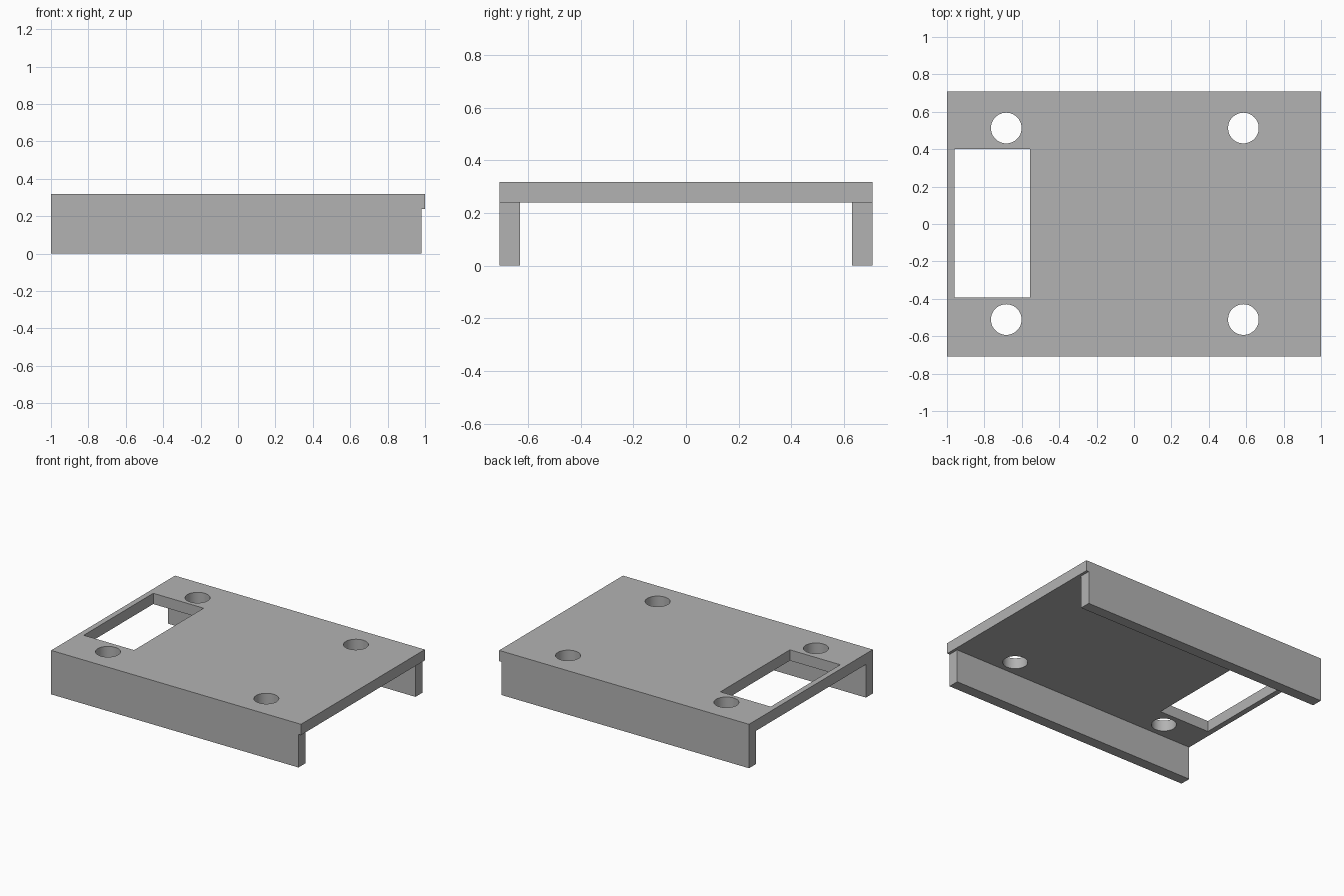
import bpy
import math

cube = bpy.data.objects.get("Cube")
if cube:
    bpy.data.objects.remove(cube, do_unlink=True)

grey = bpy.data.materials.new("plain_grey")
grey.use_nodes = True
colour = (0.45, 0.45, 0.45, 1)
grey.diffuse_color = colour
grey.node_tree.nodes["Principled BSDF"].inputs["Base Color"].default_value = colour


def box(name, low, high):
    """Box between two opposite corners."""
    centre = [(a + b) / 2 for a, b in zip(low, high)]
    bpy.ops.mesh.primitive_cube_add(size=1, location=centre)
    ob = bpy.context.object
    ob.name = name
    ob.scale = [b - a for a, b in zip(low, high)]
    bpy.ops.object.transform_apply(location=True, rotation=False, scale=True)
    ob.data.materials.append(grey)
    return ob


def cut(target, cutter):
    """Subtract the cutter, then discard it."""
    cutter.hide_render = True
    mod = target.modifiers.new("cut", 'BOOLEAN')
    mod.operation = 'DIFFERENCE'
    mod.solver = 'EXACT'
    mod.object = cutter
    bpy.context.view_layer.objects.active = target
    bpy.ops.object.modifier_apply(modifier=mod.name)
    bpy.data.objects.remove(cutter, do_unlink=True)


HALF_Y, UNDERSIDE, TOP, WALL = 0.708, 0.24, 0.318, 0.078

# Top plate with a rectangular window and four round holes
plate = box("top_plate", (-1, -HALF_Y, UNDERSIDE), (1, HALF_Y, TOP))
cut(plate, box("window_cutter", (-0.96, -0.393, 0.1), (-0.557, 0.402, 0.5)))
for x in (-0.683, 0.585):
    for y in (-0.511, 0.513):
        bpy.ops.mesh.primitive_cylinder_add(vertices=48, radius=0.082, depth=0.4,
                                            location=(x, y, 0.28))
        cutter = bpy.context.object
        cutter.data.materials.append(grey)
        cut(plate, cutter)
bpy.ops.object.select_all(action='DESELECT')
plate.select_set(True)
bpy.context.view_layer.objects.active = plate
bpy.ops.object.shade_smooth_by_angle(angle=math.radians(30))

# Side walls under the long edges, stopping just short of the left end
for name, side in (("front_wall", -1), ("back_wall", 1)):
    ys = sorted((side * HALF_Y, side * (HALF_Y - WALL)))
    box(name, (-1, ys[0], 0), (0.98, ys[1], UNDERSIDE))
